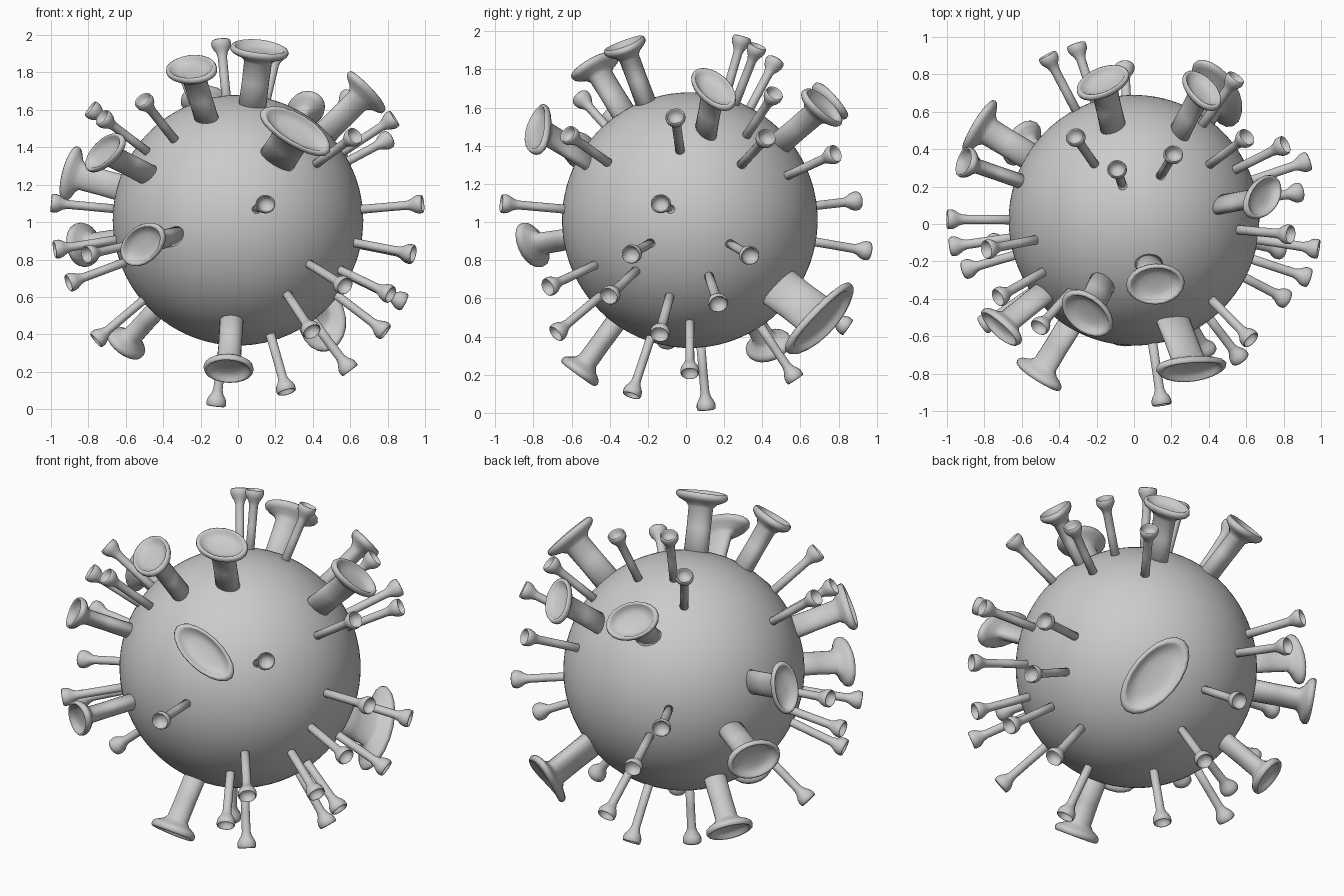
import bpy, math
from mathutils import Vector

CENTRE = Vector((0, 0.02, 1.01))
RADIUS = 0.67
SIDES = 20

# spike profile: (width factor, distance from the body centre)
PROFILE = [(0.48, 0.58), (0.46, 0.80), (0.47, 0.915), (0.60, 0.938), (0.86, 0.960),
           (0.97, 0.974), (1.0, 0.988), (0.97, 1.001), (0.90, 1.005), (0.83, 0.999),
           (0.77, 0.982), (0.50, 0.968), (0.25, 0.963)]


def spike(name, tip, half_long, half_short, axis):
    """Trumpet-shaped spike; oval in section, its head bent to follow the body."""
    n = (Vector(tip) - CENTRE).normalized()
    u = Vector(axis)
    u = (u - n * u.dot(n)).normalized()
    v = n.cross(u)
    verts, faces = [], []
    for w, h in PROFILE:
        for i in range(SIDES):
            a = 2 * math.pi * i / SIDES
            p, q = w * half_long * math.cos(a), w * half_short * math.sin(a)
            up = math.sqrt(h * h - p * p - q * q)
            verts.append(CENTRE + u * p + v * q + n * up)
    for r in range(len(PROFILE) - 1):
        for i in range(SIDES):
            j = (i + 1) % SIDES
            b, t = r * SIDES, (r + 1) * SIDES
            faces.append((b + i, b + j, t + j, t + i))
    last = (len(PROFILE) - 1) * SIDES
    faces.append(tuple(range(last, last + SIDES)))
    faces.append(tuple(reversed(range(SIDES))))
    mesh = bpy.data.meshes.new(name)
    mesh.from_pydata(verts, [], faces)
    mesh.polygons.foreach_set("use_smooth", [True] * len(faces))
    mesh.update()
    obj = bpy.data.objects.new(name, mesh)
    bpy.context.collection.objects.link(obj)
    return obj


# round body
bpy.ops.mesh.primitive_ico_sphere_add(subdivisions=5, radius=RADIUS, location=CENTRE)
body = bpy.context.object
body.name = "round_body"
bpy.ops.object.shade_smooth()

# large oval spikes: head position, half length, half width, long axis
X = (1, 0, 0)
large_spikes = [
    ((-.25, -.48, 1.82), .160, .115, (.25, -.23, -.06)),
    ((.115, -.32, 1.92), .158, .115, X),
    ((-.71, -.55, 1.37), .150, .090, (.20, -.16, .15)),
    ((-.90, .33, 1.26), .152, .085, (0, 0, 1)),
    ((-.82, .52, .88), .160, .120, (.18, .27, 0)),
    ((-.51, -.81, .88), .155, .100, (.22, -.16, .17)),
    ((-.58, .42, .375), .135, .110, (.15, .20, 0)),
    ((-.05, -.55, .225), .135, .115, X),
    ((.45, .72, .48), .255, .135, (-.13, .34, .34)),
    ((.31, -.775, 1.49), .215, .100, (.36, .05, -.25)),
    ((.69, .145, 1.70), .160, .095, (.20, .19, -.20)),
    ((.37, .73, 1.615), .145, .095, (.15, -.17, .18)),
    ((-.17, .775, 1.65), .155, .110, (.26, .14, -.10)),
]
for k, (tip, a, b, axis) in enumerate(large_spikes):
    spike(f"large_spike_{k + 1}", tip, a, b, axis)

# small round spikes, by height
upper_spikes = [
    (-.09, .29, 1.95), (.21, .37, 1.91), (-.31, .46, 1.83), (.59, .455, 1.66),
    (-.505, -.55, 1.65), (-.78, -.135, 1.60), (-.72, -.39, 1.555), (.82, -.055, 1.545),
    (.61, -.605, 1.45), (.79, .415, 1.435), (.54, .775, 1.355),
]
middle_spikes = [
    (-.455, .885, 1.11), (-.97, .025, 1.10), (.145, -.94, 1.095), (.96, -.13, 1.095),
    (-.97, -.12, .855), (-.305, .945, .85), (-.79, -.53, .83), (.91, -.28, .835),
    (.90, .325, .83),
]
lower_spikes = [
    (-.89, -.24, .68), (.56, -.71, .665), (.80, -.395, .62), (.86, .165, .585),
    (-.05, .83, .46), (.77, -.135, .425), (.385, -.665, .43), (-.74, -.10, .385),
    (.585, .02, .225), (-.03, .565, .19), (.255, -.28, .11), (-.115, .105, .04),
]
for k, tip in enumerate(upper_spikes + middle_spikes + lower_spikes):
    axis = X if abs(tip[0]) < .6 else (0, 1, 0)
    spike(f"small_spike_{k + 1}", tip, .053, .050, axis)
